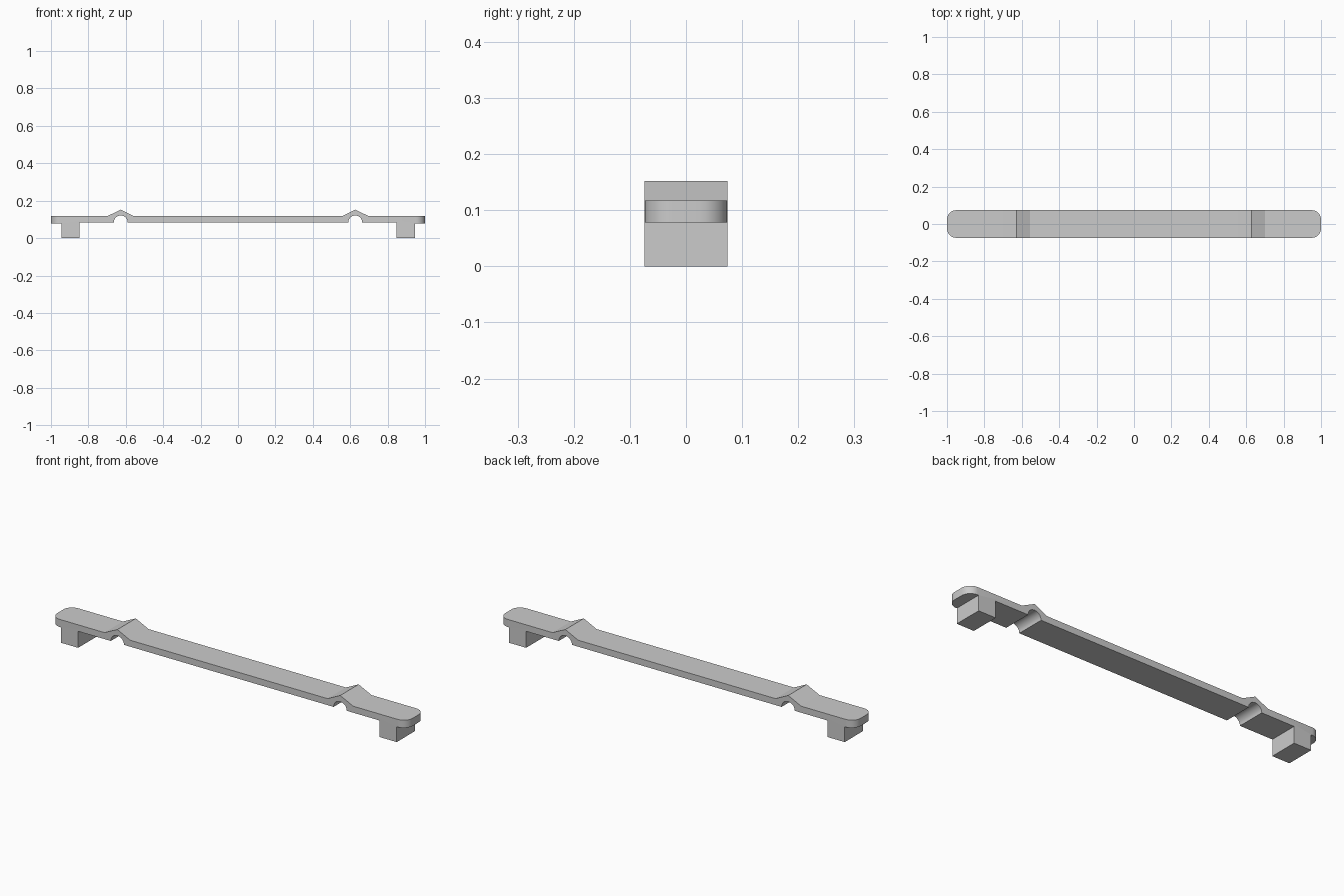
import bpy, bmesh
from math import cos, sin, pi, radians

cube = bpy.data.objects.get("Cube")
if cube:
    bpy.data.objects.remove(cube, do_unlink=True)

grey = bpy.data.materials.new("plain grey")
grey.use_nodes = True
colour = (0.6, 0.6, 0.6, 1)
grey.diffuse_color = colour
grey.node_tree.nodes["Principled BSDF"].inputs["Base Color"].default_value = colour

HALF_WIDTH = 0.074
TOP, PEAK = 0.117, 0.152
END_BOTTOM, MID_BOTTOM = 0.078, 0.084
ARCH_X, ARCH_R, ARCH_STEPS = 0.627, 0.037, 16

# Right half of the side profile: ridge, rounded end, foot, arched notch
half = [(0.555, TOP), (ARCH_X, PEAK), (0.7, TOP), (1, TOP),
        (1, END_BOTTOM), (0.945, END_BOTTOM), (0.945, 0),
        (0.848, 0), (0.848, MID_BOTTOM)]
for i in range(ARCH_STEPS + 1):
    a = pi * i / ARCH_STEPS
    half.append((ARCH_X + ARCH_R * cos(a), MID_BOTTOM + ARCH_R * sin(a)))
profile = half + [(-x, z) for x, z in reversed(half)]

# Extrude the profile across the width
bm = bmesh.new()
face = bm.faces.new([bm.verts.new((x, -HALF_WIDTH, z)) for x, z in profile])
extruded = bmesh.ops.extrude_face_region(bm, geom=[face])
moved = [v for v in extruded["geom"] if isinstance(v, bmesh.types.BMVert)]
bmesh.ops.translate(bm, verts=moved, vec=(0, 2 * HALF_WIDTH, 0))
bmesh.ops.recalc_face_normals(bm, faces=bm.faces[:])

# Round the four upright corners of the ends
corners = [e for e in bm.edges
           if all(abs(v.co.x) > 0.999 for v in e.verts)
           and abs(e.verts[0].co.z - e.verts[1].co.z) > 0.01]
bmesh.ops.bevel(bm, geom=corners, offset=0.05, segments=8,
                profile=0.5, affect='EDGES')

mesh = bpy.data.meshes.new("handle_bar")
bm.to_mesh(mesh)
bm.free()
mesh.materials.append(grey)
bar = bpy.data.objects.new("handle_bar", mesh)
bpy.context.collection.objects.link(bar)

bpy.ops.object.select_all(action='DESELECT')
bar.select_set(True)
bpy.context.view_layer.objects.active = bar
bpy.ops.object.shade_smooth_by_angle(angle=radians(25))
